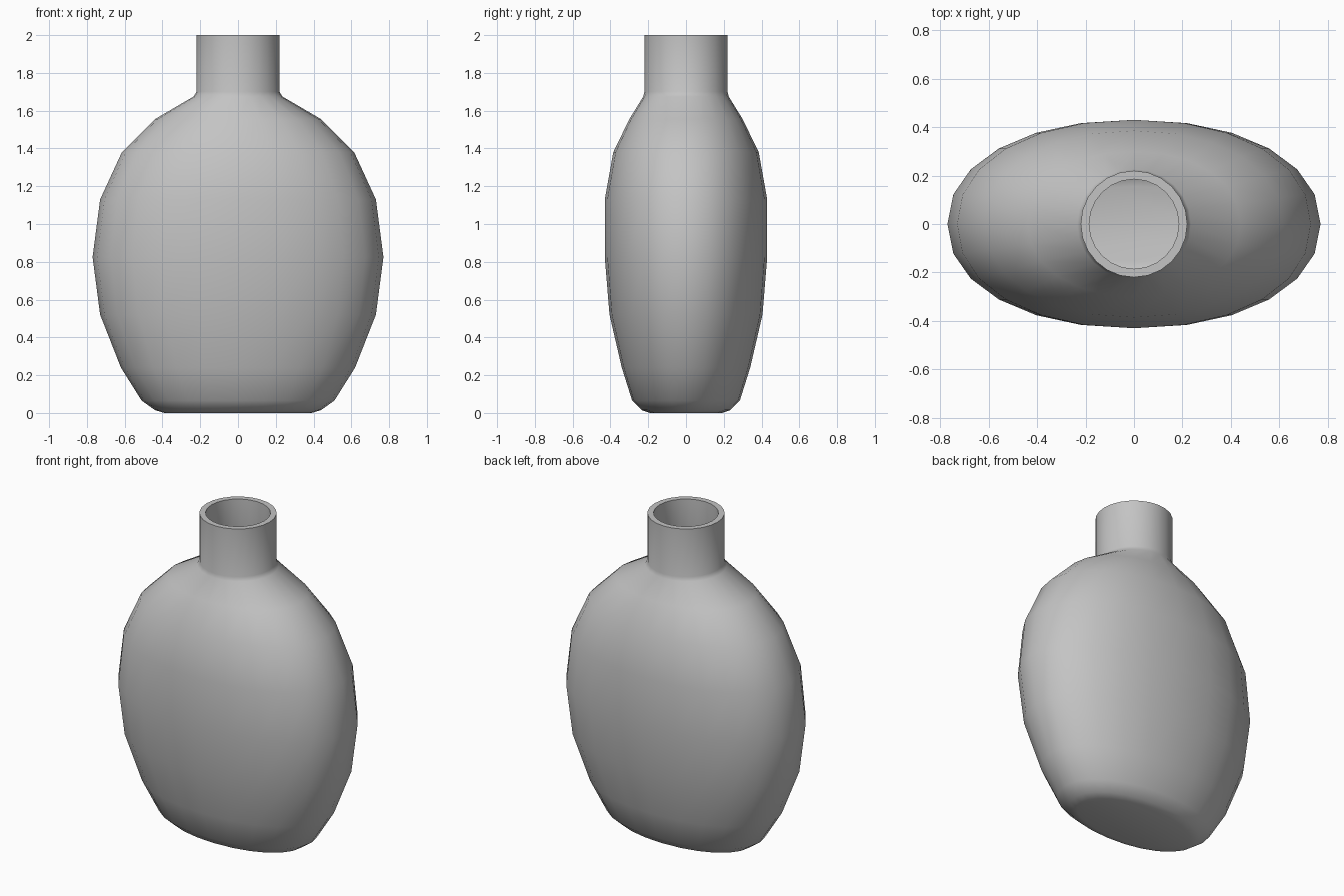
import bpy
import bmesh
from math import cos, sin, pi, copysign

cube = bpy.data.objects.get("Cube")
if cube:
    bpy.data.objects.remove(cube, do_unlink=True)

SIDES = 24
WALL = 0.035

# Flask rings from base to lip: height, half width, half depth, roundness
RINGS = [
    (0.00, 0.39, 0.19, 0.95),
    (0.015, 0.44, 0.235, 0.95),
    (0.065, 0.51, 0.285, 0.95),
    (0.24, 0.62, 0.34, 0.94),
    (0.52, 0.73, 0.405, 0.93),
    (0.825, 0.77, 0.43, 0.93),
    (1.13, 0.73, 0.43, 0.93),
    (1.38, 0.615, 0.385, 0.94),
    (1.555, 0.44, 0.30, 0.96),
    (1.675, 0.235, 0.226, 1.0),
    (1.70, 0.22, 0.22, 1.0),
    (2.00, 0.22, 0.22, 1.0),
]


def make_material(name, colour):
    mat = bpy.data.materials.new(name)
    mat.use_nodes = True
    mat.diffuse_color = colour
    mat.node_tree.nodes["Principled BSDF"].inputs["Base Color"].default_value = colour
    return mat


def inner_ring(ring):
    """Same ring moved in by the wall thickness, raised near the base."""
    z, rx, ry, power = ring
    lift = WALL * max(0, 1 - 2 * z)
    return z + lift, rx - WALL, ry - WALL, power


def add_ring(bm, z, rx, ry, power):
    verts = []
    for i in range(SIDES):
        c, s = cos(2 * pi * i / SIDES), sin(2 * pi * i / SIDES)
        x = copysign(abs(c) ** power, c) * rx
        y = copysign(abs(s) ** power, s) * ry
        verts.append(bm.verts.new((x, y, z)))
    return verts


# Hollow flask: outside upwards, over the lip, then down the inside
bm = bmesh.new()
profile = RINGS + [inner_ring(r) for r in reversed(RINGS)]
loops = [add_ring(bm, *r) for r in profile]
for low, high in zip(loops, loops[1:]):
    for i in range(SIDES):
        j = (i + 1) % SIDES
        bm.faces.new((low[i], low[j], high[j], high[i]))

# Base underneath and floor inside
bm.faces.new(loops[0][::-1])
bm.faces.new(loops[-1])
bmesh.ops.recalc_face_normals(bm, faces=bm.faces)

mesh = bpy.data.meshes.new("flask")
bm.to_mesh(mesh)
bm.free()
mesh.materials.append(make_material("plain grey", (0.55, 0.55, 0.55, 1)))
flask = bpy.data.objects.new("flask", mesh)
bpy.context.collection.objects.link(flask)

# Smooth body with a crisp lip
bpy.ops.object.select_all(action="DESELECT")
flask.select_set(True)
bpy.context.view_layer.objects.active = flask
bpy.ops.object.shade_smooth_by_angle(angle=pi / 3.5)
